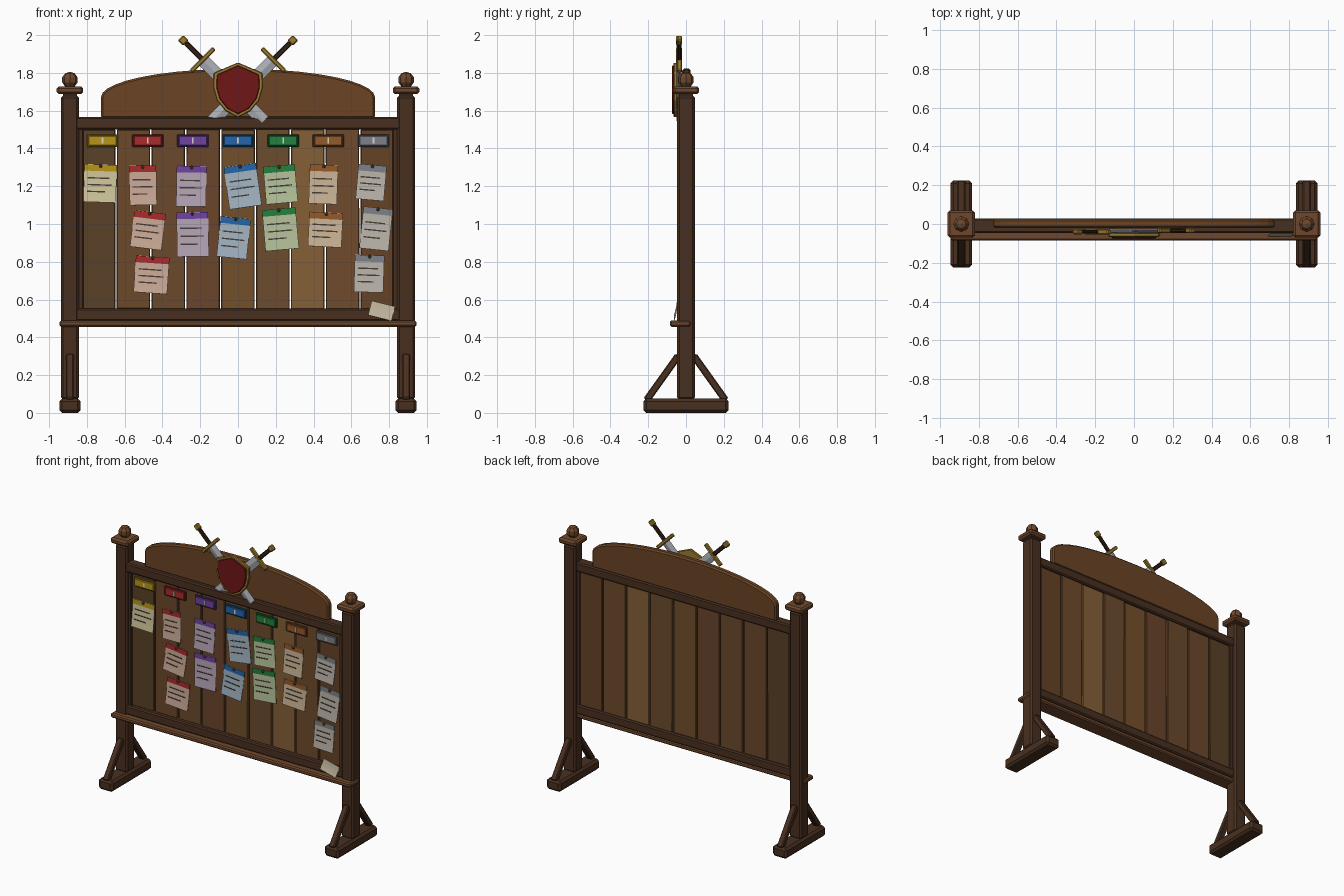
import bpy, bmesh, random
from math import radians, sqrt, cos, pi
from mathutils import Matrix, Vector

if "Cube" in bpy.data.objects:
    bpy.data.objects.remove(bpy.data.objects["Cube"])

random.seed(4)
mats = {}


def material(hexcol):
    if hexcol not in mats:
        m = bpy.data.materials.new("colour_" + hexcol)
        rgb = [(int(hexcol[i:i + 2], 16) / 255) ** 2.2 for i in (0, 2, 4)]
        m.diffuse_color = (*rgb, 1)
        m.use_nodes = True
        m.node_tree.nodes["Principled BSDF"].inputs["Base Color"].default_value = m.diffuse_color
        mats[hexcol] = m
    return mats[hexcol]


def finish(bm, name, col, bevel=0.0, mat=Matrix()):
    if bevel:
        edges = [e for e in bm.edges if len(e.link_faces) == 2 and e.calc_face_angle() > 0.5]
        bmesh.ops.bevel(bm, geom=edges, offset=bevel, segments=1, affect='EDGES')
    bmesh.ops.transform(bm, matrix=mat, verts=bm.verts)
    bmesh.ops.recalc_face_normals(bm, faces=bm.faces)
    me = bpy.data.meshes.new(name)
    bm.to_mesh(me)
    bm.free()
    ob = bpy.data.objects.new(name, me)
    me.materials.append(material(col))
    bpy.context.collection.objects.link(ob)
    return ob


def box(name, loc, size, col, bevel=0.0, rot=Matrix(), frame=Matrix()):
    bm = bmesh.new()
    bmesh.ops.create_cube(bm, size=1)
    bmesh.ops.scale(bm, vec=size, verts=bm.verts)
    return finish(bm, name, col, bevel, frame @ Matrix.Translation(loc) @ rot)


def prism(name, pts, y0, y1, col, bevel=0.0):
    """Extrude an xz outline from y0 to y1."""
    bm = bmesh.new()
    f = bm.faces.new([bm.verts.new((x, y0, z)) for x, z in pts])
    r = bmesh.ops.extrude_face_region(bm, geom=[f])
    bmesh.ops.translate(bm, vec=(0, y1 - y0, 0),
                        verts=[v for v in r["geom"] if isinstance(v, bmesh.types.BMVert)])
    return finish(bm, name, col, bevel)


def ball(name, loc, r, col, seg=8, rings=5, frame=Matrix()):
    bm = bmesh.new()
    bmesh.ops.create_uvsphere(bm, u_segments=seg, v_segments=rings, radius=r)
    return finish(bm, name, col, 0, frame @ Matrix.Translation(loc))


def turn(deg):
    """Counter-clockwise turn as seen from the front."""
    return Matrix.Rotation(-radians(deg), 4, 'Y')


DARK, TRIM, ARCH, GOLD = "4a3325", "6e4930", "6b4629", "9c7c35"

# Posts, feet, braces, caps and finials
for s, side in ((-1, "left"), (1, "right")):
    x = 0.89 * s
    box(side + "_foot", (x, 0, 0.038), (0.112, 0.45, 0.076), DARK, 0.015)
    box(side + "_post", (x, 0, 0.875), (0.095, 0.095, 1.61), DARK, 0.012)
    box(side + "_post_neck", (x, 0, 1.685), (0.075, 0.075, 0.03), DARK)
    box(side + "_post_cap", (x, 0, 1.708), (0.14, 0.14, 0.042), TRIM, 0.012)
    ball(side + "_finial", (x, 0, 1.763), 0.043, TRIM)
    for t, end in ((-1, "front"), (1, "back")):
        box(f"{side}_{end}_brace", (x, 0.125 * t, 0.185), (0.042, 0.038, 0.29), DARK, 0.006,
            Matrix.Rotation(0.62 * t, 4, 'X'))
    box(side + "_stile", (0.832 * s, -0.005, 1.025), (0.028, 0.055, 0.97), DARK, 0.005)

# Rails and front ledge
box("top_rail", (0, -0.008, 1.533), (1.72, 0.075, 0.065), DARK, 0.008)
box("bottom_rail", (0, -0.008, 0.52), (1.72, 0.075, 0.065), DARK, 0.008)
box("ledge", (0, -0.031, 0.472), (1.89, 0.11, 0.032), TRIM, 0.008)

# Back planks
plank_cols = ["5a432b", "6b4a2e", "6a4b2f", "6a472f", "73502f", "6c4d31", "856039", "6e4c30", "664429"]
for i, col in enumerate(plank_cols):
    box(f"plank_{i + 1}", (-0.738 + 0.1845 * i, random.uniform(-.002, .002), 1.025),
        (0.177, 0.03, 0.955 + random.uniform(-.006, .006)), col, 0.004,
        turn(random.uniform(-0.12, 0.12)))

# Arched header
arch = [(-0.725 * cos(pi * i / 20), 1.672 + 0.15 * sqrt(max(0, 1 - cos(pi * i / 20) ** 2)))
        for i in range(21)]
prism("arched_header", [(-0.725, 1.56)] + arch + [(0.725, 1.56)], -0.02, 0.025, ARCH, 0.01)

# Shield with gold rim
half = [(0.055, 1.832), (0.128, 1.8), (0.132, 1.725), (0.112, 1.655), (0.065, 1.598)]
outline = [(0, 1.855)] + half + [(0, 1.565)] + [(-x, z) for x, z in reversed(half)]
inner = [(x * 0.87, 1.715 + (z - 1.715) * 0.89) for x, z in outline]
prism("shield_rim", outline, -0.066, -0.046, GOLD, 0.004)
prism("shield_face", inner, -0.074, -0.06, "6e1c1c", 0.004)

# Crossed swords
for s, side in ((-1, "left"), (1, "right")):
    # local +z runs from the blade to the pommel
    f = Matrix.Translation((0.29 * s, -0.037 + 0.003 * s, 1.972)) @ turn(-45 * s)
    box(side + "_sword_pommel", (0, 0, 0), (0.04, 0.026, 0.04), GOLD, 0.006, frame=f)
    box(side + "_sword_grip", (0, 0, -0.083), (0.028, 0.02, 0.13), "35241a", 0.005, frame=f)
    box(side + "_sword_guard", (0, 0, -0.146), (0.172, 0.026, 0.024), GOLD, 0.005, frame=f)
    bm = bmesh.new()
    bmesh.ops.create_cone(bm, cap_ends=True, segments=4, radius1=1, radius2=1, depth=1)
    bmesh.ops.scale(bm, vec=(0.034, 0.009, 0.45), verts=bm.verts)
    finish(bm, side + "_sword_blade", "a9adb3", 0, f @ Matrix.Translation((0, 0, -0.378)))

# Column tags: (tag colour, border, paper)
themes = {
    "yellow": ("b8941f", "7a6216", "cfc59a"), "red": ("a83030", "6c2020", "c9a895"),
    "purple": ("6f44a0", "472c68", "b3a3b4"), "blue": ("2866a8", "1a426c", "9fb1bf"),
    "green": ("28803f", "1a5229", "b2bf98"), "brown": ("935a2e", "5f3a1e", "c9b293"),
    "grey": ("7d8087", "505257", "b8b2a8")}
for i, (name, (col, edge, _)) in enumerate(themes.items()):
    x = -0.717 + 0.239 * i
    box(name + "_tag_border", (x, -0.02, 1.441), (0.166, 0.014, 0.068), edge, 0.004)
    box(name + "_tag_face", (x, -0.027, 1.441), (0.148, 0.012, 0.05), col, 0.003)
    box(name + "_tag_mark", (x, -0.034, 1.441), (0.009, 0.004, 0.032), "d8d2c0")


def curl(v):
    """Outward lift of a sheet, v running 0 (top) to 1 (bottom)."""
    return -0.01 * v * v


def sheet(name, w, h, col, frame):
    bm = bmesh.new()
    bmesh.ops.create_grid(bm, x_segments=2, y_segments=5, size=0.5)
    for v in bm.verts:
        v.co = Vector((v.co.x * w, curl(0.5 - v.co.y), v.co.y * h))
    ob = finish(bm, name, col, 0, frame)
    mod = ob.modifiers.new("thickness", 'SOLIDIFY')
    mod.thickness, mod.offset = 0.002, 0


# Pinned notes: theme, x, z, width, height, turn
notes = [
    ("yellow", -.73, 1.215, .172, .2, -2), ("red", -.503, 1.205, .143, .21, 1),
    ("purple", -.247, 1.2, .158, .215, -1), ("blue", .025, 1.2, .172, .225, 8),
    ("green", .225, 1.21, .168, .2, 5), ("brown", .452, 1.21, .15, .208, -2),
    ("grey", .705, 1.22, .15, .186, -5), ("red", -.477, .967, .168, .194, -7),
    ("purple", -.24, .945, .168, .235, 1), ("blue", -.023, .927, .16, .214, -6),
    ("green", .225, .972, .178, .218, 5), ("brown", .463, .97, .178, .182, -3),
    ("grey", .731, .975, .156, .222, -6), ("red", -.458, .731, .178, .194, -4),
    ("grey", .694, .737, .156, .197, -2)]
for i, (theme, x, z, w, h, a) in enumerate(notes):
    f = Matrix.Translation((x, -0.021, z)) @ turn(a)
    col, edge, paper = themes[theme]
    n = f"{theme}_note_{i + 1}"
    sheet(n + "_paper", w, h, paper, f)
    box(n + "_strip", (0, -0.002, h / 2 - 0.018), (w, 0.004, 0.034), col, frame=f)
    for k, length in enumerate((0.68, 0.75, 0.55)):
        v = 0.36 + 0.18 * k
        box(f"{n}_line_{k + 1}", ((length - 0.78) * w / 2, curl(v) - 0.0015, (0.5 - v) * h),
            (length * w, 0.003, 0.007), "4a4038", frame=f)
    ball(n + "_pin", (0, -0.006, h / 2 - 0.008), 0.01, "6b5030", 6, 4, f)

# Loose sheet leaning on the ledge
sheet("loose_sheet", 0.128, 0.08, "c0b49c",
      Matrix.Translation((0.76, -0.05, 0.54)) @ turn(-14) @ Matrix.Rotation(-0.08, 4, 'X'))
